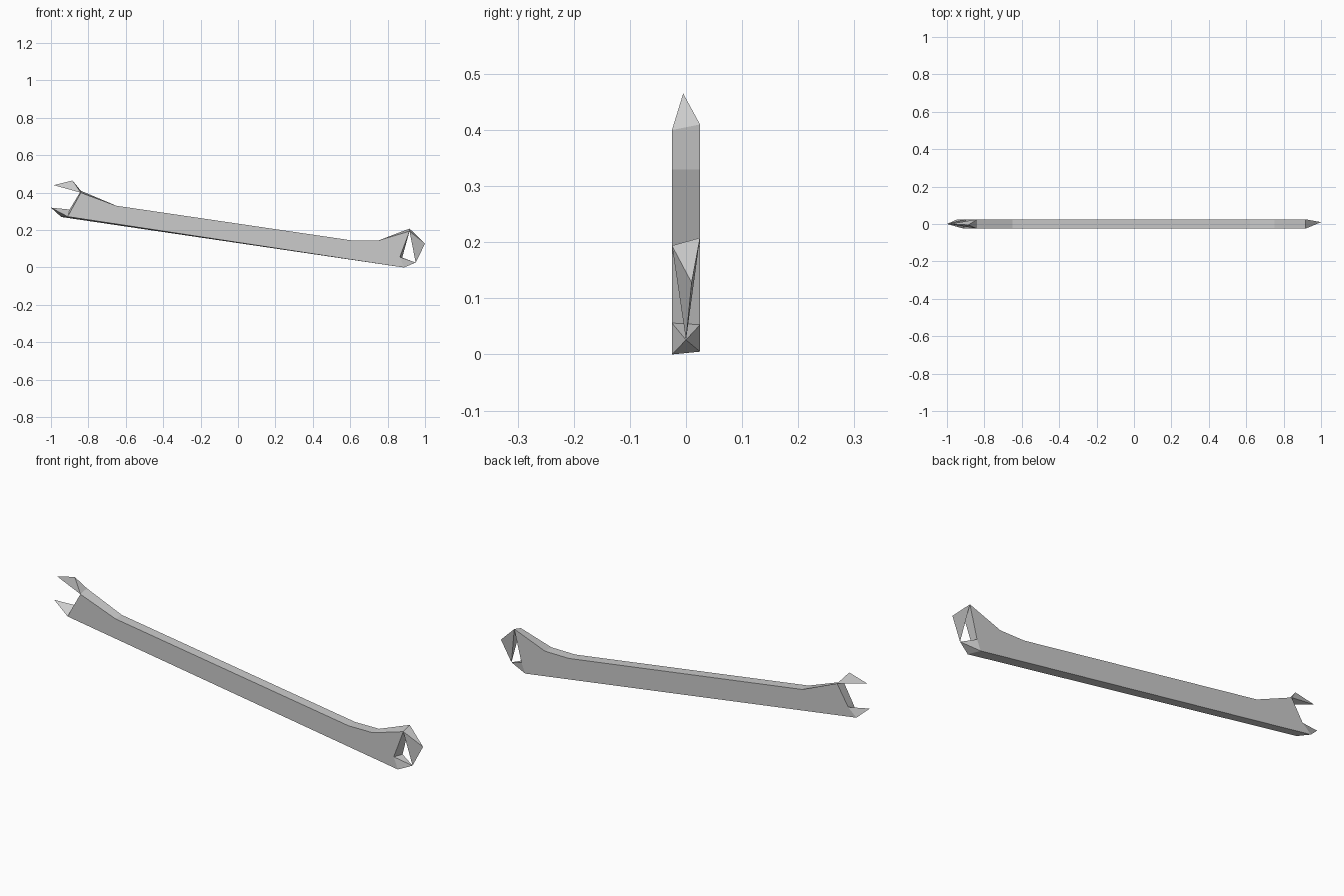
import bpy
import bmesh

cube = bpy.data.objects.get("Cube")
if cube:
    bpy.data.objects.remove(cube, do_unlink=True)

H = 0.025  # half thickness

steel = bpy.data.materials.new("light_grey_steel")
steel.use_nodes = True
steel.diffuse_color = (0.6, 0.6, 0.6, 1)
steel.node_tree.nodes["Principled BSDF"].inputs["Base Color"].default_value = (0.6, 0.6, 0.6, 1)


def finish(name, bm):
    """Turn a bmesh into a flat shaded steel object."""
    bmesh.ops.recalc_face_normals(bm, faces=bm.faces)
    mesh = bpy.data.meshes.new(name)
    bm.to_mesh(mesh)
    bm.free()
    mesh.materials.append(steel)
    obj = bpy.data.objects.new(name, mesh)
    bpy.context.collection.objects.link(obj)
    return obj


def loft(name, front, back):
    """Join a front and a back outline with side walls."""
    bm = bmesh.new()
    f = [bm.verts.new((x, -H, z)) for x, z in front]
    b = [bm.verts.new((x, H, z)) for x, z in back]
    bm.faces.new(f)
    bm.faces.new(b[::-1])
    for i in range(len(f)):
        j = (i + 1) % len(f)
        bm.faces.new((f[i], b[i], b[j], f[j]))
    return finish(name, bm)


def spike(name, points):
    """Pointed solid around a few corner points."""
    bm = bmesh.new()
    for p in points:
        bm.verts.new(p)
    bmesh.ops.convex_hull(bm, input=bm.verts)
    return finish(name, bm)


def at(p, y):
    return (p[0], y, p[1])


# Corners where the jaws meet the handle, as (front, back) pairs
open_top = ((-0.84, 0.40), (-0.84, 0.41))
open_mid = ((-0.889, 0.312), (-0.90, 0.31))
open_low = ((-0.91, 0.272), (-0.945, 0.27))
ring_top = ((0.917, 0.194), (0.917, 0.208))
ring_mid = ((0.865, 0.056), (0.878, 0.053))
ring_low = ((0.887, 0.0), (0.858, 0.005))

# Handle with flared ends
spine = [(-0.65, 0.33), (0.62, 0.143), (0.75, 0.144)]
sides = [[open_top[i]] + spine + [ring_top[i], ring_mid[i], ring_low[i],
                                 open_low[i], open_mid[i]] for i in (0, 1)]
loft("handle", *sides)

# Open end jaws
spike("open_upper_jaw", [at(open_top[0], -H), at(open_top[1], H),
                         (-0.885, -0.005, 0.465), (-0.985, 0, 0.44)])
spike("open_lower_jaw", [at(open_low[0], -H), at(open_low[1], H),
                         at(open_mid[1], H), (-1.0, 0, 0.32)])

# Closed end: hook and foot that meet at a point around the hole
meet = (0.95, 0, 0.026)
spike("ring_hook", [at(ring_top[0], -H), at(ring_top[1], H),
                    (1.0, 0.01, 0.128), meet])
spike("ring_foot", [at(ring_mid[0], -H), at(ring_mid[1], H),
                    at(ring_low[0], -H), at(ring_low[1], H), meet])
